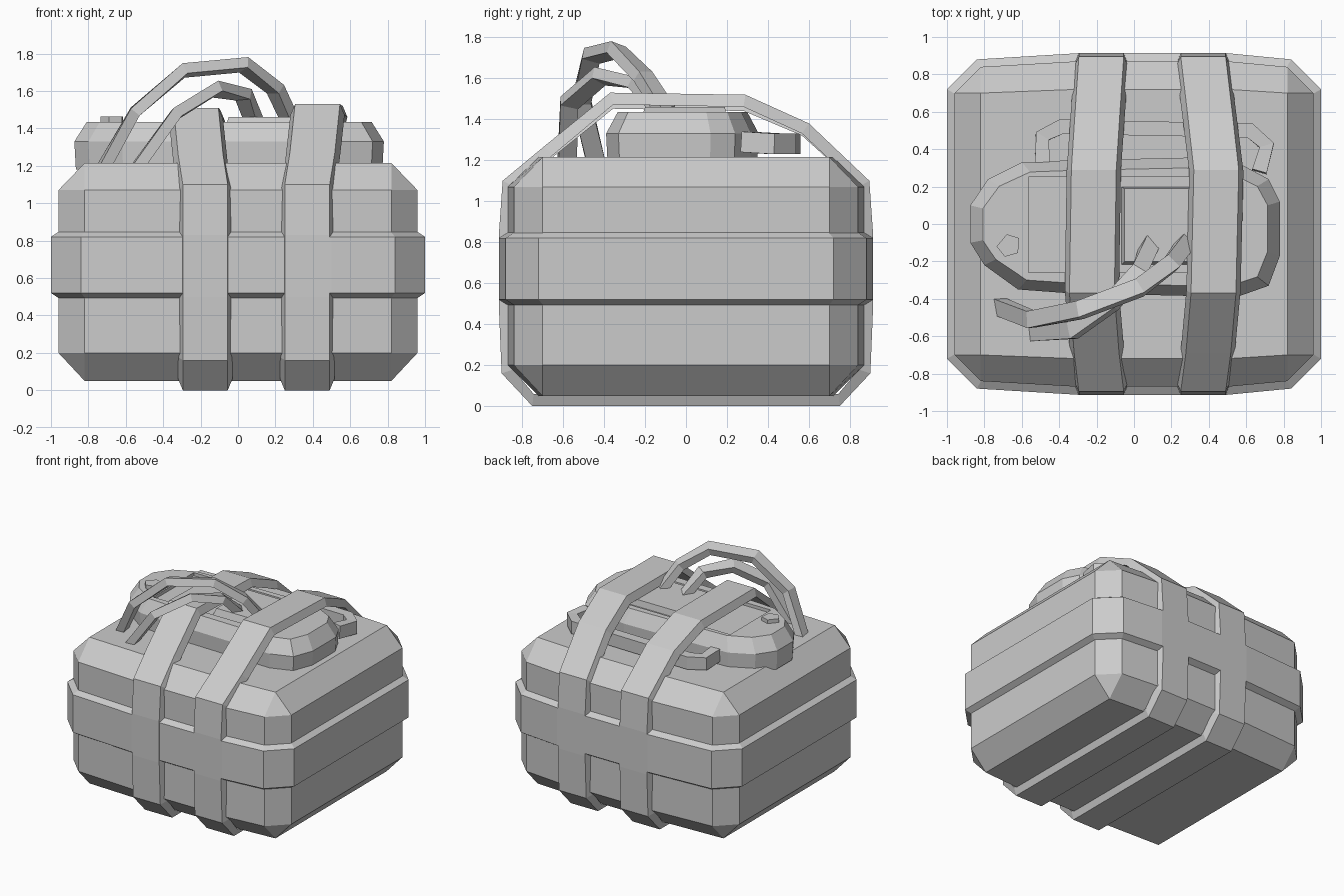
import bpy, bmesh
from mathutils import Vector

if "Cube" in bpy.data.objects:
    bpy.data.objects.remove(bpy.data.objects["Cube"])

GREY = (0.6, 0.6, 0.6, 1)
mat = bpy.data.materials.new("light_grey")
mat.use_nodes = True
mat.diffuse_color = GREY
mat.node_tree.nodes["Principled BSDF"].inputs["Base Color"].default_value = GREY


def loft(name, rings, closed=False):
    """Skin equal-length rings of points; cap the ends unless the loft is closed."""
    bm = bmesh.new()
    rows = [[bm.verts.new(p) for p in ring] for ring in rings]
    n = len(rows[0])
    for a, b in zip(rows, rows[1:] + rows[:1] if closed else rows[1:]):
        for i in range(n):
            j = (i + 1) % n
            bm.faces.new((a[i], a[j], b[j], b[i]))
    if not closed:
        bm.faces.new(rows[0])
        bm.faces.new(rows[-1])
    bmesh.ops.remove_doubles(bm, verts=bm.verts, dist=0.0005)
    bmesh.ops.recalc_face_normals(bm, faces=bm.faces)
    mesh = bpy.data.meshes.new(name)
    bm.to_mesh(mesh)
    bm.free()
    mesh.materials.append(mat)
    obj = bpy.data.objects.new(name, mesh)
    bpy.context.collection.objects.link(obj)
    return obj


def case_ring(hx, hy, cut, bulge, z):
    """Rectangle with cut corners and slightly bowed front and back."""
    back = [(hx, hy - cut), (hx - cut, hy), (0.5, hy + bulge),
            (-0.3, hy + bulge), (cut - hx, hy), (-hx, hy - cut)]
    front = [(x, -y) for x, y in reversed(back)]
    return [(x, y, z) for x, y in back + front]


def sweep(name, path, side, width, thick):
    """Rectangular bar along a path; its width lies closest to the side vector."""
    pts = [Vector(p) for p in path]
    rings = []
    for i, p in enumerate(pts):
        ahead = (pts[min(i + 1, len(pts) - 1)] - p).normalized()
        behind = (p - pts[max(i - 1, 0)]).normalized()
        tangent = (ahead + behind).normalized()
        s = Vector(side)
        s = (s - tangent * s.dot(tangent)).normalized()
        up = tangent.cross(s)
        rings.append([p + s * u * width / 2 + up * v * thick / 2
                      for u, v in ((-1, -1), (1, -1), (1, 1), (-1, 1))])
    return loft(name, rings)


# Case with chamfered edges
loft("case_body", [case_ring(0.82, 0.70, 0, 0.02, 0.05),
                   case_ring(0.96, 0.84, 0.14, 0.03, 0.20),
                   case_ring(0.96, 0.84, 0.14, 0.03, 1.07),
                   case_ring(0.82, 0.70, 0, 0.02, 1.215)])

# Raised band around the middle
loft("case_band", [case_ring(0.955, 0.835, 0.14, 0.03, 0.49),
                   case_ring(1.0, 0.88, 0.16, 0.033, 0.52),
                   case_ring(1.0, 0.88, 0.16, 0.033, 0.82),
                   case_ring(0.955, 0.835, 0.14, 0.03, 0.85)])


# Straps looping under the case and over the bundle
def strap(name, base, front, rear, drop):
    loop = [(base, -0.75, 0), (base, -0.90, 0.16), (base, -0.914, 0.5),
            (base, -0.914, 0.83), (base, -0.895, 1.10),
            ((base + front) / 2, -0.69, 1.27 - drop / 2),
            (front, -0.37, 1.53 - drop), (rear, 0.29, 1.52 - drop),
            ((base + rear) / 2, 0.60, 1.38 - drop / 2),
            (base, 0.895, 1.10), (base, 0.914, 0.83), (base, 0.914, 0.5),
            (base, 0.90, 0.16), (base, 0.75, 0)]
    rings = []
    for i, (x, y, z) in enumerate(loop):
        _, y0, z0 = loop[i - 1]
        _, y1, z1 = loop[(i + 1) % len(loop)]
        inward = Vector((0, z0 - z1, y1 - y0)).normalized() * -0.06
        p = Vector((x, y, z))
        q = p + inward
        wide = Vector((0.145, 0, 0))
        slim = Vector((0.12, 0, 0))
        rings.append([p - slim, p + slim, q + wide, q - wide])
    loft(name, rings, closed=True)


strap("right_strap", -0.175, -0.225, -0.215, 0.02)
strap("left_strap", 0.37, 0.425, 0.44, 0)

# Rounded bundle on the lid
outline = [(0.78, 0.12), (0.72, 0.24), (0.57, 0.32), (0.30, 0.355), (-0.35, 0.34),
           (-0.60, 0.33), (-0.78, 0.24), (-0.875, 0.10), (-0.875, -0.10),
           (-0.80, -0.22), (-0.62, -0.35), (-0.35, -0.37), (0.55, -0.39),
           (0.72, -0.33), (0.78, -0.17)]


def bundle_ring(sx, sy, z):
    return [((x + 0.04) * sx - 0.04, (y + 0.015) * sy - 0.015, z) for x, y in outline]


def pocket_ring(z):
    """Bundle outline squeezed into the rectangular pocket."""
    return [(min(max(x, -0.565), 0.45), min(max(y, -0.26), 0.25), z) for x, y in outline]


loft("bundle", [bundle_ring(0.99, 0.98, 1.18), bundle_ring(1, 1, 1.33),
                bundle_ring(0.92, 0.85, 1.435), pocket_ring(1.435), pocket_ring(1.41)])


# Raised pad in the pocket of the bundle
def rect(x0, x1, y0, y1, z):
    return [(x0, y0, z), (x1, y0, z), (x1, y1, z), (x0, y1, z)]


loft("bundle_pad", [rect(-0.07, 0.42, -0.22, 0.20, 1.40),
                    rect(-0.05, 0.42, -0.20, 0.19, 1.46)])

# Five-sided stud at the end of the bundle
stud = [(-0.735, -0.12), (-0.69, -0.175), (-0.62, -0.155), (-0.615, -0.075), (-0.68, -0.055)]
loft("bundle_stud", [[(x, y, z) for x, y in stud] for z in (1.42, 1.465)])

# Pair of upright carrying handles
sweep("large_handle",
      [(-0.72, -0.44, 1.19), (-0.55, -0.51, 1.49), (-0.29, -0.46, 1.71),
       (0.03, -0.34, 1.74), (0.20, -0.21, 1.61), (0.28, -0.10, 1.44)],
      (0.35, -0.9, 0.35), 0.09, 0.06)
sweep("small_handle",
      [(-0.54, -0.58, 1.19), (-0.33, -0.57, 1.48), (-0.12, -0.42, 1.61),
       (0.03, -0.25, 1.58), (0.09, -0.10, 1.43)],
      (0.35, -0.9, 0.35), 0.09, 0.06)

# Handle lying flat behind the bundle
sweep("rear_handle",
      [(-0.49, 0.31, 1.29), (-0.49, 0.47, 1.28), (-0.39, 0.52, 1.28),
       (0.62, 0.50, 1.28), (0.71, 0.42, 1.28), (0.67, 0.28, 1.29)],
      (0, 0, 1), 0.10, 0.08)
